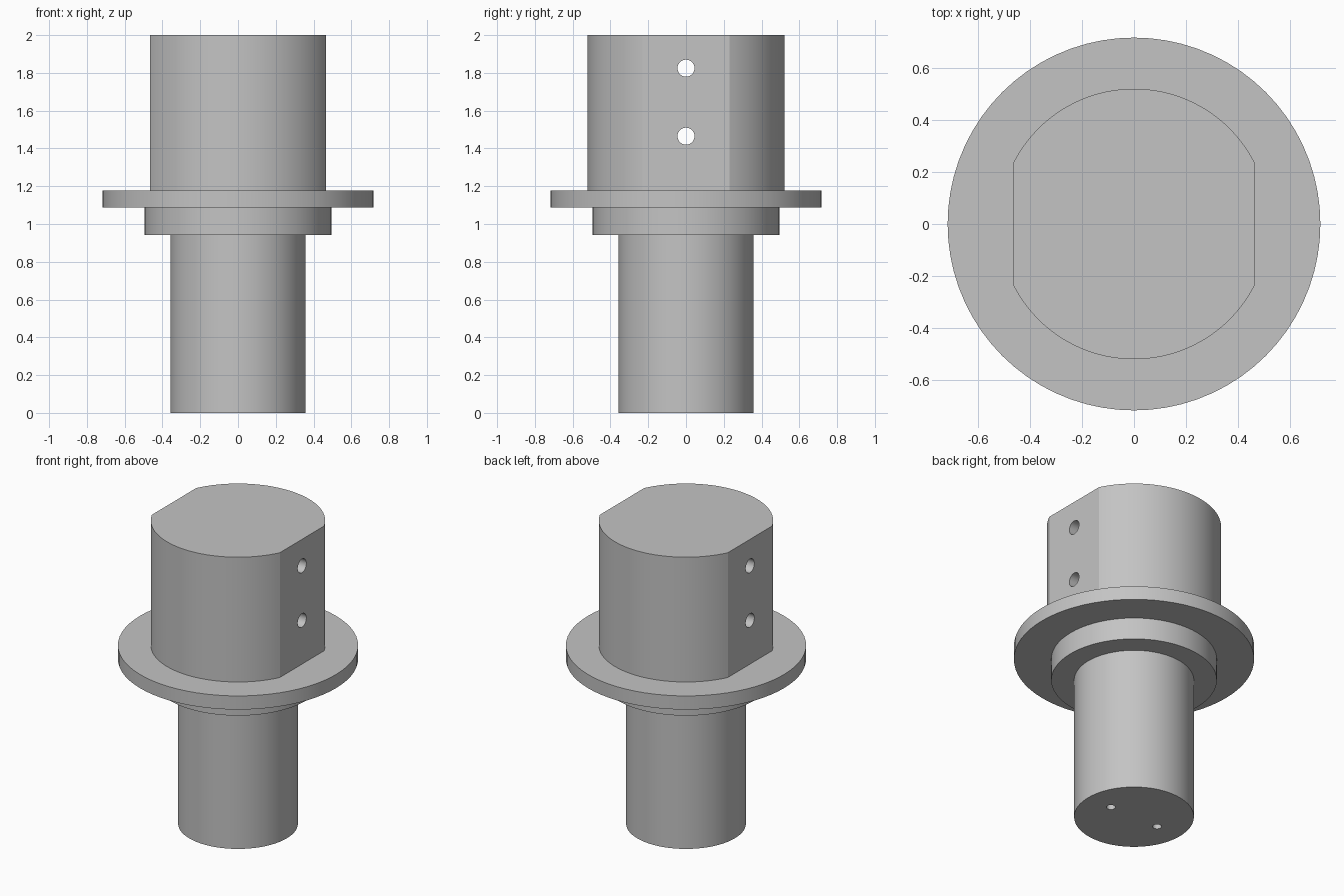
import bpy
import bmesh
import math
from mathutils import Matrix

cube = bpy.data.objects.get("Cube")
if cube:
    bpy.data.objects.remove(cube, do_unlink=True)

SIDES = 72
HEAD_RADIUS, FLAT_X = 0.521, 0.467
SHAFT_TOP, COLLAR_TOP, FLANGE_TOP, TOP = 0.943, 1.087, 1.177, 2.0

grey = bpy.data.materials.new("machined grey")
grey.use_nodes = True
colour = (0.55, 0.55, 0.55, 1)
grey.diffuse_color = colour
grey.node_tree.nodes["Principled BSDF"].inputs["Base Color"].default_value = colour


def add_object(name, bm):
    bmesh.ops.recalc_face_normals(bm, faces=bm.faces)
    mesh = bpy.data.meshes.new(name)
    bm.to_mesh(mesh)
    bm.free()
    mesh.materials.append(grey)
    obj = bpy.data.objects.new(name, mesh)
    bpy.context.collection.objects.link(obj)
    return obj


def prism(name, outline, bottom, top):
    """Extrude a closed xy outline between two heights."""
    bm = bmesh.new()
    face = bm.faces.new([bm.verts.new((x, y, bottom)) for x, y in outline])
    result = bmesh.ops.extrude_face_region(bm, geom=[face])
    verts = [v for v in result["geom"] if isinstance(v, bmesh.types.BMVert)]
    bmesh.ops.translate(bm, verts=verts, vec=(0, 0, top - bottom))
    return add_object(name, bm)


def arc(radius, start, end, count):
    angles = [start + (end - start) * i / count for i in range(count + 1)]
    return [(radius * math.cos(a), radius * math.sin(a)) for a in angles]


def disc(name, radius, bottom, top):
    return prism(name, arc(radius, 0, math.tau, SIDES)[:-1], bottom, top)


def drill(target, radius, depth, placement):
    """Cut a round hole, then discard the cutter."""
    bm = bmesh.new()
    bmesh.ops.create_cone(bm, cap_ends=True, segments=32, radius1=radius,
                          radius2=radius, depth=depth, matrix=placement)
    cutter = add_object("drill_cutter", bm)
    cutter.hide_render = True
    cut = target.modifiers.new("hole", "BOOLEAN")
    cut.operation = "DIFFERENCE"
    cut.solver = "EXACT"
    cut.object = cutter
    bpy.context.view_layer.objects.active = target
    bpy.ops.object.modifier_apply(modifier=cut.name)
    bpy.data.objects.remove(cutter, do_unlink=True)


# Stepped round body
shaft = disc("shaft", 0.358, 0, SHAFT_TOP)
collar = disc("collar", 0.495, SHAFT_TOP, COLLAR_TOP)
flange = disc("flange", 0.718, COLLAR_TOP, FLANGE_TOP)

# Head with two flats facing the sides
corner = math.acos(FLAT_X / HEAD_RADIUS)
outline = (arc(HEAD_RADIUS, corner, math.pi - corner, 52)
           + arc(HEAD_RADIUS, math.pi + corner, math.tau - corner, 52))
head = prism("head", outline, FLANGE_TOP, TOP)

# Cross holes right through the flats
for z in (1.465, 1.825):
    drill(head, 0.045, 2, Matrix.Translation((0, 0, z)) @ Matrix.Rotation(math.pi / 2, 4, "Y"))

# Blind holes in the lower end
for x in (-0.18, 0.18):
    drill(shaft, 0.027, 0.5, Matrix.Translation((x, 0, 0)))

# Smooth curved walls with crisp rims
for obj in (shaft, collar, flange, head):
    bpy.ops.object.select_all(action="DESELECT")
    obj.select_set(True)
    bpy.context.view_layer.objects.active = obj
    bpy.ops.object.shade_smooth_by_angle(angle=math.radians(20))
